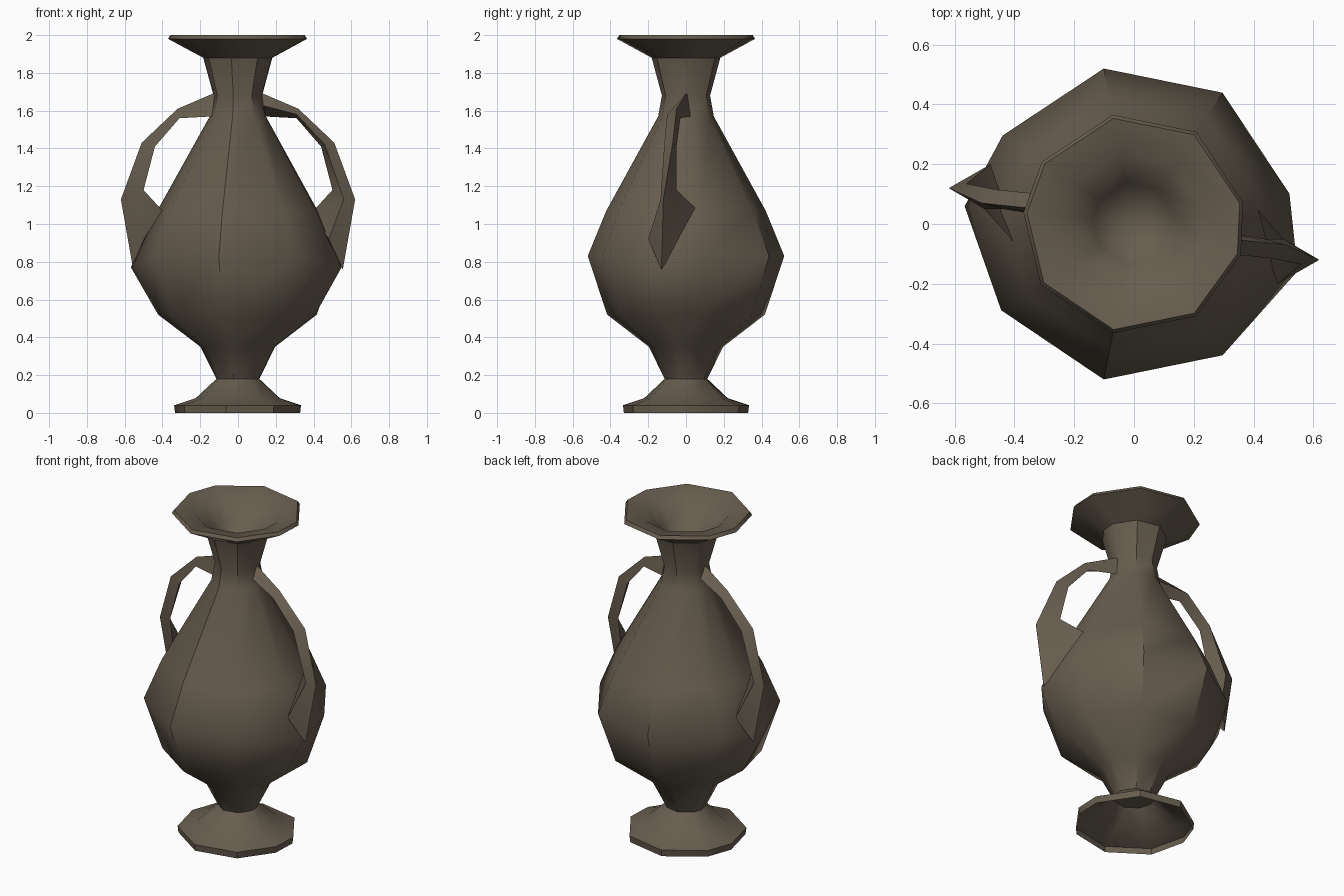
import bpy, bmesh, math

if "Cube" in bpy.data.objects:
    bpy.data.objects.remove(bpy.data.objects["Cube"])

clay = bpy.data.materials.new("dark clay brown")
clay.diffuse_color = (0.135, 0.11, 0.077, 1)
clay.use_nodes = True
clay.node_tree.nodes["Principled BSDF"].inputs["Base Color"].default_value = clay.diffuse_color

# Uneven nine-sided plan shared by all turned parts
ANGLES = [math.radians(a) for a in (11, 56, 101, 146, 174, 213, 259, 304, 344)]
HANDLE_CORNERS = (4, 8)


def finish(name, bm, recalc=False):
    if recalc:
        bmesh.ops.recalc_face_normals(bm, faces=bm.faces)
    me = bpy.data.meshes.new(name)
    bm.to_mesh(me)
    bm.free()
    me.materials.append(clay)
    ob = bpy.data.objects.new(name, me)
    bpy.context.collection.objects.link(ob)
    bpy.ops.object.select_all(action='DESELECT')
    ob.select_set(True)
    bpy.context.view_layer.objects.active = ob
    bpy.ops.object.shade_smooth_by_angle(angle=math.radians(40))
    return ob


def turned(name, profile, cap_bottom=False, bulge=None):
    """Spin (radius, z) points round the uneven plan; radius 0 closes to a tip."""
    bm = bmesh.new()
    n = len(ANGLES)
    rings = []
    for k, (r, z) in enumerate(profile):
        if r == 0:
            rings.append([bm.verts.new((0, 0, z))] * n)
            continue
        ring = []
        for i, a in enumerate(ANGLES):
            rr, zz = bulge if k == 2 and bulge and i in HANDLE_CORNERS else (r, z)
            ring.append(bm.verts.new((rr * math.cos(a), rr * math.sin(a), zz)))
        rings.append(ring)
    for lo, hi in zip(rings, rings[1:]):
        for i in range(n):
            j = (i + 1) % n
            quad = [lo[i], lo[j], hi[j], hi[i]]
            bm.faces.new(list(dict.fromkeys(quad)))
    if cap_bottom:
        bm.faces.new(rings[0][::-1])
    return finish(name, bm)


# Foot, open underneath
turned("foot", [(.335, 0), (.34, .04), (.225, .078), (.115, .18)])

# Belly, neck, flared lip and inner funnel
turned("body", [(.115, .18), (.20, .35), (.53, .83)][:1] +
       [(.20, .35), (.425, .52), (.53, .83), (.43, 1.07), (.15, 1.57),
        (.13, 1.68), (.185, 1.88), (.372, 1.98), (.36, 2.0),
        (.24, 1.975), (.14, 1.88), (0, 1.68)], cap_bottom=True)

# Belly corners under the handles sit lower and further out
belly = bpy.data.objects["body"].data
for i in HANDLE_CORNERS:
    v = belly.vertices[3 * len(ANGLES) + i]
    a = ANGLES[i]
    v.co = (.57 * math.cos(a), .57 * math.sin(a), .77)

# Handle: triangular sections (outer ridge, front edge, inner edge)
SECTIONS = [
    [(.11, .01, 1.70), (.12, -.04, 1.63), (.13, .03, 1.57)],
    [(.32, -.05, 1.61), (.31, -.10, 1.58), (.31, -.03, 1.56)],
    [(.51, -.07, 1.43), (.46, -.115, 1.42), (.44, -.05, 1.41)],
    [(.62, -.12, 1.13), (.56, -.135, 1.13), (.50, -.05, 1.18)],
    [(.555, -.13, .76), (.48, -.20, .92), (.39, .075, 1.06)],
]
for side, s in (("right", 1), ("left", -1)):
    bm = bmesh.new()
    rings = [[bm.verts.new((s * x, s * y, z)) for x, y, z in sec] for sec in SECTIONS]
    for lo, hi in zip(rings, rings[1:]):
        for i in range(3):
            j = (i + 1) % 3
            bm.faces.new((lo[i], lo[j], hi[j], hi[i]))
    bm.faces.new(rings[0])
    bm.faces.new(rings[-1])
    finish(side + "_handle", bm, recalc=True)
